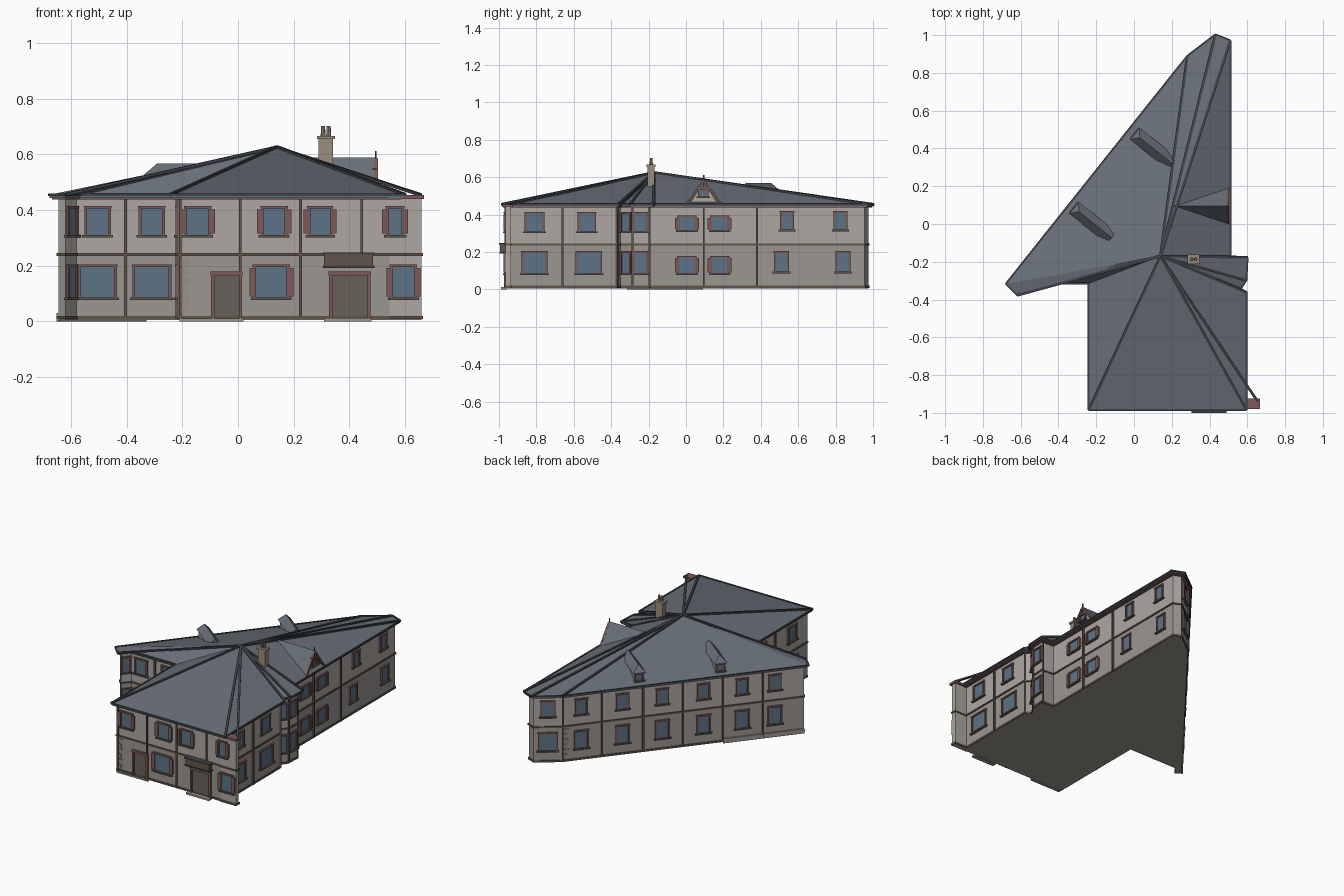
import bpy, bmesh, math
from mathutils import Vector, Matrix

if "Cube" in bpy.data.objects:
    bpy.data.objects.remove(bpy.data.objects["Cube"])

COL = {"upper": (.42, .39, .36), "lower": (.33, .31, .285), "roof": (.14, .16, .19),
       "glass": (.11, .17, .24), "pink": (.20, .10, .10), "trim": (.12, .09, .07),
       "ridge": (.05, .055, .065), "stone": (.33, .27, .21), "door": (.14, .12, .10)}
MATS = {}
for k, c in COL.items():
    MATS[k] = bpy.data.materials.new(k)
    MATS[k].diffuse_color = (*c, 1)
parts = {}


def part(name, mat):
    return parts.setdefault(name, (bmesh.new(), mat))[0]


def box(bm, M, lo, hi):
    size = [b - a for a, b in zip(lo, hi)]
    mid = [(a + b) / 2 for a, b in zip(lo, hi)]
    bmesh.ops.create_cube(bm, size=1, matrix=M @ Matrix.Translation(mid) @ Matrix.Diagonal((*size, 1)))


def hull(bm, pts):
    r = bmesh.ops.convex_hull(bm, input=[bm.verts.new(p) for p in pts])
    junk = [v for v in r["geom_interior"] if isinstance(v, bmesh.types.BMVert)]
    bmesh.ops.delete(bm, geom=junk, context='VERTS')


def frame(o, d):
    """local x along d, y outward (right of d), z up"""
    d = Vector((d[0], d[1], 0)).normalized()
    M = Matrix.Identity(4)
    M.col[0], M.col[1] = (*d, 0), (d.y, -d.x, 0, 0)
    M.col[3] = (o[0], o[1], o[2] if len(o) > 2 else 0, 1)
    return M


def bar(bm, a, b, w, h):
    a, b = Vector(a), Vector(b)
    q = (b - a).to_track_quat('X', 'Z').to_matrix().to_4x4()
    box(bm, Matrix.Translation(a) @ q, (0, -w / 2, -h / 2), ((b - a).length, w / 2, h / 2))


# footprint, anticlockwise
P = [Vector(p) for p in [(-.215, -.96), (.57, -.96), (.57, -.375), (.53, -.35), (.57, -.29), (.575, -.2),
     (.485, -.195), (.485, .955), (.435, .975), (.30, .872), (-.645, -.315), (-.62, -.34), (-.58, -.29), (-.215, -.29)]]
N = len(P)
APEX = Vector((.14, -.17, .625))


def outset(dist):
    out = []
    for i in range(N):
        a, b = (P[i] - P[i - 1]).normalized(), (P[(i + 1) % N] - P[i]).normalized()
        n1, n2 = Vector((a.y, -a.x)), Vector((b.y, -b.x))
        m = n1 + n2
        out.append(P[i] + m * dist / max(.6, 1 + n1.dot(n2)))
    return out


def prism(bm, pts, z0, z1):
    f = bm.faces.new([bm.verts.new((*p, z0)) for p in pts])
    r = bmesh.ops.extrude_face_region(bm, geom=[f])
    bmesh.ops.translate(bm, vec=(0, 0, z1 - z0), verts=[v for v in r["geom"] if isinstance(v, bmesh.types.BMVert)])


prism(part("lower_walls", "lower"), P, 0.005, .24)
prism(part("upper_walls", "upper"), P, .24, .445)
prism(part("string_course", "trim"), outset(.006), .235, .245)
prism(part("base_course", "trim"), outset(.005), .008, .02)
prism(part("eave_fascia", "pink"), outset(.018), .438, .45)

# fan roof rising to one apex, with hip strips
E = [Vector((*p, .455)) for p in outset(.025)]
roof = part("roof", "roof")
top = roof.verts.new(APEX)
rim = [roof.verts.new(e) for e in E]
low = [roof.verts.new(e - Vector((0, 0, .012))) for e in E]
for i in range(N):
    j = (i + 1) % N
    roof.faces.new((rim[i], rim[j], top))
    roof.faces.new((low[i], low[j], rim[j], rim[i]))
roof.faces.new(low[::-1])
for i in range(N):
    if i not in (10, 13):
        bar(part("hip_strips", "ridge"), APEX + Vector((0, 0, .002)), E[i] + Vector((0, 0, .002)), .014, .01)
    bar(part("gutters", "ridge"), E[i], E[(i + 1) % N], .01, .01)
bar(part("hip_strips", "ridge"), APEX, (.655, -.94, .455), .014, .01)


def edge(i):
    return frame(P[i], P[(i + 1) % N] - P[i])


def along(i, c, axis):
    a, b = P[i], P[(i + 1) % N]
    return (c - a[axis]) / (b[axis] - a[axis]) * (b - a).length


def window(M, s, w, z0, z1, shutters=False):
    h = w / 2
    fr = part("window_frames", "pink")
    box(part("window_glass", "glass"), M, (s - h, -.004, z0), (s + h, .003, z1))
    for a, b in ((-h - .01, -h), (h, h + .01)):
        box(fr, M, (s + a, -.004, z0), (s + b, .01, z1))
    box(fr, M, (s - h - .012, -.004, z1), (s + h + .012, .011, z1 + .01))
    box(part("window_sills", "trim"), M, (s - h - .018, -.004, z0 - .009), (s + h + .018, .015, z0))
    if shutters:
        for a, b in ((-h - .024, -h - .008), (h + .008, h + .024)):
            box(part("shutters", "pink"), M, (s + a, 0, z0 + .005), (s + b, .012, z1 - .003))


def pipe(M, s, z0=.01, z1=.44):
    box(part("wall_posts", "trim"), M, (s - .005, -.002, z0), (s + .005, .01, z1))


def windows(i, axis, rows):
    for c, w, z0, z1, sh in rows:
        window(edge(i), along(i, c, axis), w, z0, z1, sh)


U, L = (.31, .405), (.085, .195)
# front block: front, right and left sides
windows(0, 0, [(-.145, .075, *U, 1), (.13, .075, *U, 1), (.295, .07, *U, 1), (.12, .11, *L, 1)])
windows(1, 1, [(-.81, .085, *U, 0), (-.53, .08, *U, 0), (-.81, .12, *L, 0), (-.52, .12, *L, 0)])
windows(13, 1, [(y, w, *z, 0) for y in (-.48, -.8) for w, z in ((.075, U), (.1, L))])
# bay
windows(3, 1, [(-.32, .05, *U, 0), (-.32, .05, *L, 0)])
windows(4, 1, [(-.245, .06, *U, 0), (-.245, .06, *L, 0)])
# long right side
windows(6, 1, [(y, .08, *z, 1) for y in (.005, .18) for z in ((.315, .385), (.085, .17))])
windows(6, 1, [(.54, .055, .32, .41, 0), (.825, .055, .32, .41, 0), (.51, .06, .095, .195, 0), (.84, .06, .095, .195, 0)])
# far end
for w, z in ((.07, U), (.1, L)):
    window(edge(8), .085, w, *z)
# long slanted side
LEN = (P[10] - P[9]).length
for t in (.08, .25, .415, .585, .745, .88):
    window(edge(9), LEN * t, .06, *U)
    window(edge(9), LEN * t, .07, *L)
for t in (.165, .335, .5, .665, .83):
    pipe(edge(9), LEN * t)
box(part("plinth", "lower"), edge(9), (LEN * .665, 0, 0), (LEN, .01, .03))
# set-back front and its narrow corner
windows(12, 0, [(x, w, *z, 0) for x in (-.505, -.31) for w, z in ((.075, U), (.12, L))])
for z in (U, L):
    window(edge(11), .033, .038, *z)
pipe(edge(12), along(12, -.405, 0))
for x, z0 in ((-.208, .01), (.008, .01), (.225, .01), (.445, .24)):
    pipe(edge(0), along(0, x, 0), z0)
pipe(edge(1), along(1, -.66, 1))
pipe(edge(13), .33)
for y in (.095, .38):
    pipe(edge(6), along(6, y, 1))
for i in (2, 4, 5, 9):
    pipe(edge(i), .004)

# projecting wall piece on the front right corner
I = Matrix.Identity(4)
box(part("corner_wall", "upper"), I, (.545, -.964, .005), (.66, -.935, .44))
box(part("corner_trim", "trim"), I, (.545, -.97, .235), (.665, -.93, .245))
box(part("corner_trim", "trim"), I, (.545, -.97, .008), (.665, -.93, .02))
box(part("corner_eave", "pink"), I, (.54, -.98, .44), (.668, -.925, .455))
FM = frame((0, -.964), (1, 0))
window(FM, .565, .045, *U, True)
window(FM, .595, .075, *L, True)

# corner quoins
for k in range(6):
    w = .035 if k % 2 else .022
    box(part("quoins", "stone"), edge(0), (.01, 0, .03 + k * .034), (.01 + w, .005, .055 + k * .034))
    box(part("quoins", "stone"), edge(9), (.01, 0, .03 + k * .034), (.01 + w, .005, .055 + k * .034))

# doors, steps and signboard canopy
D = frame((0, -.96), (1, 0))
for a, b in ((-.085, .003), (.34, .465)):
    box(part("doors", "door"), D, (a, 0, .01), (b, .004, .165))
    for s in (a - .012, b):
        box(part("door_frames", "pink"), D, (s, 0, .01), (s + .012, .012, .165))
    box(part("door_frames", "pink"), D, (a - .014, 0, .165), (b + .014, .014, .18))
box(part("door_steps", "lower"), D, (.31, 0, 0), (.48, .03, .012))
box(part("door_steps", "lower"), D, (-.21, 0, 0), (.02, .015, .01))
box(part("canopy_board", "trim"), D, (.31, .005, .2), (.485, .035, .24))
box(part("canopy_trim", "ridge"), D, (.305, 0, .24), (.49, .04, .248))
box(part("canopy_trim", "ridge"), D, (.305, 0, .192), (.49, .038, .2))

# gabled dormer on the right side
x = .485
hull(part("gable_wall", "upper"), [(a, y, z) for a in (.4, x) for y, z in ((.015, .45), (.175, .45), (.095, .575))])
g = part("gable_roof", "roof")
for s in (-1, 1):
    hull(g, [(.50, .095, .59 - d) for d in (0, .01)] + [(.50, .095 + s * .1, .452 - d) for d in (0, .01)]
         + [(.21, .095, .59 - d) for d in (0, .01)])
    bar(part("gable_boards", "pink"), (.497, .095, .583), (.497, .095 + s * .098, .448), .012, .01)
bar(part("gable_boards", "pink"), (.497, .06, .535), (.497, .13, .535), .01, .008)
bar(part("gable_finial", "ridge"), (.495, .095, .53), (.495, .095, .612), .006, .006)
window(frame((.487, 0), (0, 1)), .092, .035, .497, .54)

# two small dormers on the slanted side
for o in ((-.31, .08), (.012, .472)):
    M = frame((*o, 0), P[10] - P[9])
    box(part("dormer_walls", "lower"), M, (-.03, -.24, .45), (.03, 0, .53))
    hull(part("dormer_roofs", "roof"), [M @ Vector(p) for p in
         [(s, y, .522) for s in (-.04, .04) for y in (-.245, .012)] + [(0, -.245, .568), (0, -.025, .568)]])
    window(M, 0, .032, .475, .515)

# chimney
c = part("chimney", "stone")
box(c, I, (.29, -.205, .45), (.342, -.168, .66))
box(c, I, (.284, -.211, .655), (.348, -.162, .667))
for px in (.306, .326):
    bmesh.ops.create_cone(part("chimney_pots", "stone"), cap_ends=True, segments=8, radius1=.009, radius2=.007,
                          depth=.036, matrix=Matrix.Translation((px, -.186, .684)))

for name, (bm, mat) in parts.items():
    bmesh.ops.recalc_face_normals(bm, faces=bm.faces[:])
    me = bpy.data.meshes.new(name)
    bm.to_mesh(me)
    bm.free()
    me.materials.append(MATS[mat])
    bpy.context.collection.objects.link(bpy.data.objects.new(name, me))

for m in bpy.data.materials:
    if m.users and not m.is_grease_pencil:
        m.use_nodes = True
        m.node_tree.nodes["Principled BSDF"].inputs["Base Color"].default_value = m.diffuse_color
